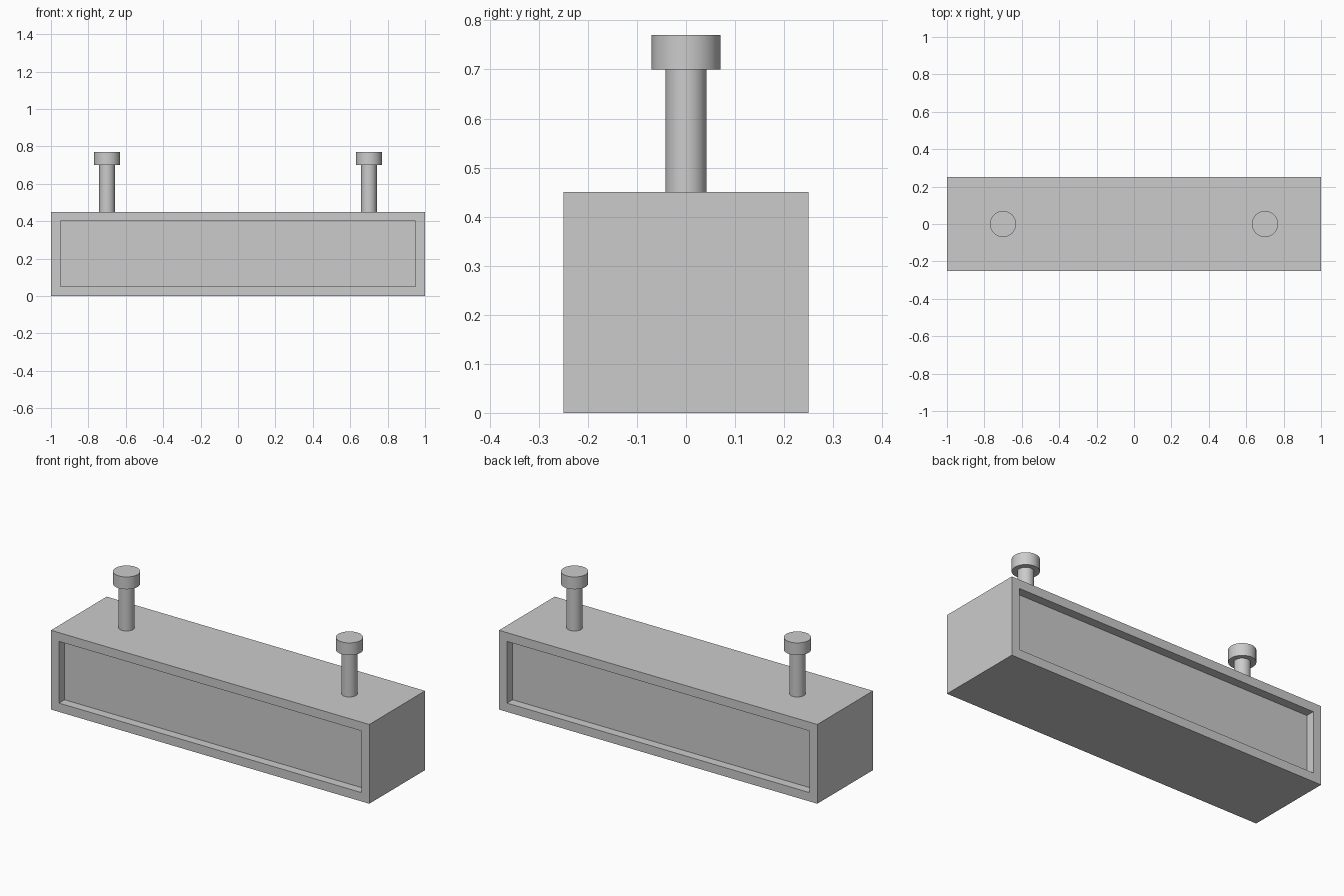
import bpy, bmesh

if "Cube" in bpy.data.objects:
    bpy.data.objects.remove(bpy.data.objects["Cube"])

W, D, H = 2.0, 0.5, 0.45
FRAME, RECESS = 0.05, 0.05


def cylinder(name, radius, x, z0, z1):
    bpy.ops.mesh.primitive_cylinder_add(vertices=32, radius=radius, depth=z1 - z0,
                                        location=(x, 0, (z0 + z1) / 2))
    obj = bpy.context.object
    obj.name = name
    bpy.ops.object.shade_smooth_by_angle()
    return obj


# Housing: box with a framed, recessed panel on front and back
bm = bmesh.new()
bmesh.ops.create_cube(bm, size=1)
bmesh.ops.scale(bm, vec=(W, D, H), verts=bm.verts)
bmesh.ops.translate(bm, vec=(0, 0, H / 2), verts=bm.verts)
bm.normal_update()
panels = [f for f in bm.faces if abs(f.normal.y) > 0.9]
bmesh.ops.inset_individual(bm, faces=panels, thickness=FRAME, use_even_offset=True)
# Push each panel straight in, leaving walls around it
for face in panels:
    inward = -face.normal * RECESS
    new = bmesh.ops.extrude_discrete_faces(bm, faces=[face])["faces"][0]
    bmesh.ops.translate(bm, vec=inward, verts=new.verts)
bmesh.ops.recalc_face_normals(bm, faces=bm.faces)
mesh = bpy.data.meshes.new("housing")
bm.to_mesh(mesh)
bm.free()
bpy.context.collection.objects.link(bpy.data.objects.new("housing", mesh))

# Ceiling hangers: rod with a wider mounting cap
for side, x in (("left", -0.7), ("right", 0.7)):
    cylinder(f"{side}_hanger_rod", 0.042, x, H, 0.70)
    cylinder(f"{side}_mounting_cap", 0.07, x, 0.70, 0.77)
